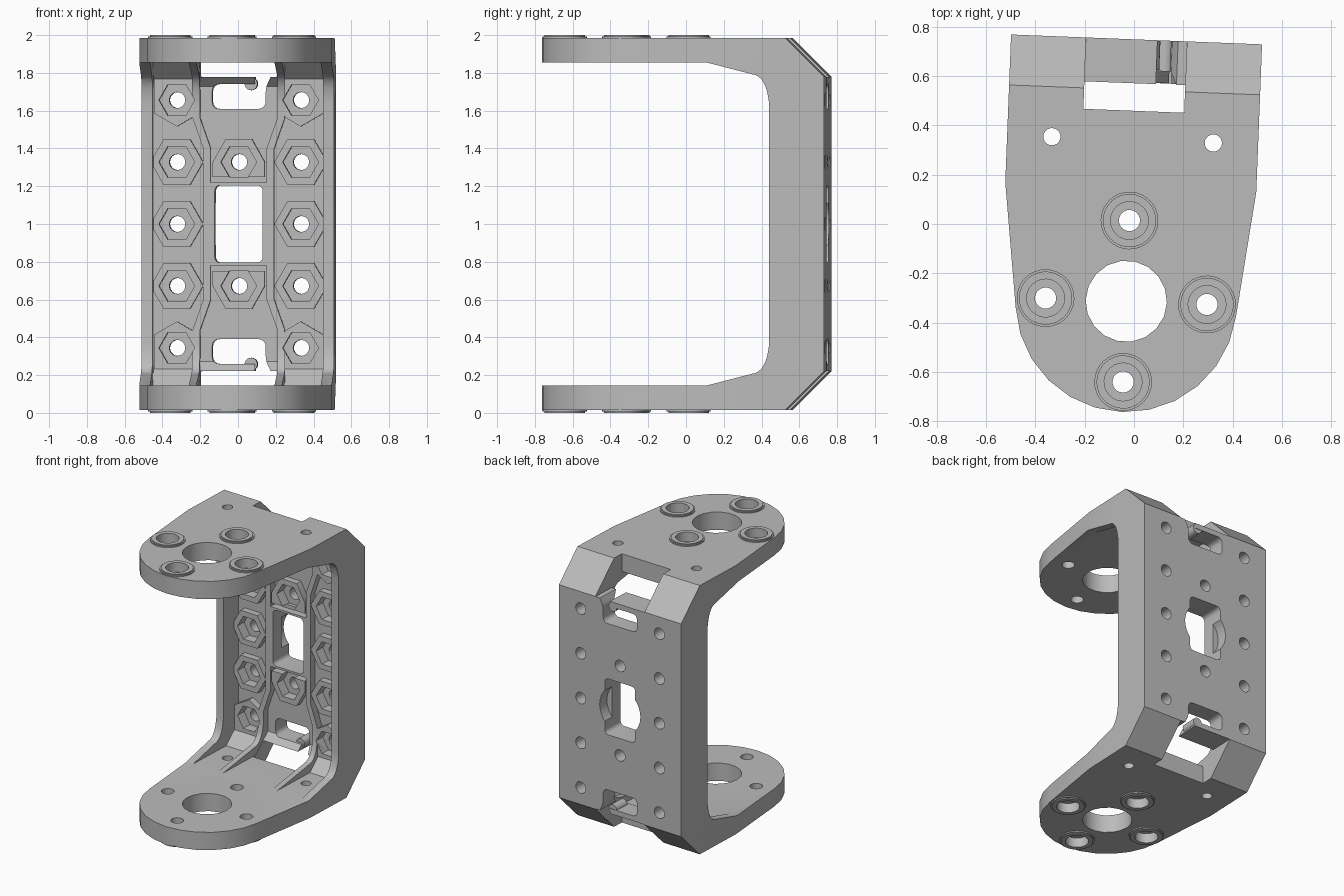
import bpy, bmesh, math
from math import cos, sin, pi, radians

if "Cube" in bpy.data.objects:
    bpy.data.objects.remove(bpy.data.objects["Cube"], do_unlink=True)

grey = bpy.data.materials.new("plain grey")
grey.use_nodes = True
grey.diffuse_color = (0.5, 0.5, 0.5, 1)
grey.node_tree.nodes["Principled BSDF"].inputs["Base Color"].default_value = (0.5, 0.5, 0.5, 1)


def prism(name, pts, axis, lo, hi):
    """Extrude a 2D outline along an axis."""
    place = {"x": lambda a, b: (lo, a, b), "y": lambda a, b: (a, lo, b), "z": lambda a, b: (a, b, lo)}[axis]
    bm = bmesh.new()
    face = bm.faces.new([bm.verts.new(place(a, b)) for a, b in pts])
    new = bmesh.ops.extrude_face_region(bm, geom=[face])["geom"]
    shift = [hi - lo if ax == axis else 0 for ax in "xyz"]
    bmesh.ops.translate(bm, vec=shift, verts=[v for v in new if isinstance(v, bmesh.types.BMVert)])
    bmesh.ops.recalc_face_normals(bm, faces=bm.faces)
    me = bpy.data.meshes.new(name)
    bm.to_mesh(me)
    bm.free()
    me.materials.append(grey)
    ob = bpy.data.objects.new(name, me)
    bpy.context.collection.objects.link(ob)
    return ob


def combine(target, tool, operation):
    """Apply one boolean and discard the tool."""
    mod = target.modifiers.new("shape", "BOOLEAN")
    mod.operation, mod.solver, mod.object = operation, "EXACT", tool
    bpy.context.view_layer.objects.active = target
    bpy.ops.object.modifier_apply(modifier=mod.name)
    bpy.data.objects.remove(tool, do_unlink=True)


def ngon(x, y, r, n=24, start=0.0):
    return [(x + r * cos(start + 2 * pi * i / n), y + r * sin(start + 2 * pi * i / n)) for i in range(n)]


def rect(x0, y0, x1, y1):
    return [(x0, y0), (x1, y0), (x1, y1), (x0, y1)]


def rounded(x0, y0, x1, y1, r):
    pts = []
    for k, (x, y) in enumerate([(x1 - r, y1 - r), (x0 + r, y1 - r), (x0 + r, y0 + r), (x1 - r, y0 + r)]):
        pts += [(x + r * cos(a), y + r * sin(a)) for a in [(k + i / 4) * pi / 2 for i in range(5)]]
    return pts


def both_ends(pts):
    """Complete a side profile by reflecting it about mid height."""
    return pts + [(y, 2 - z) for y, z in reversed(pts)]


def fillet(y_wall):
    """Inner curve from the plate up to an upright wall."""
    start, end, bend = (0.13, 0.145), (y_wall, 0.36), (y_wall - 0.015, 0.215)
    mid = (y_wall - 0.09, 0.207)
    curve = [start]
    for i in range(9):
        t = i / 8
        curve.append(tuple((1 - t) ** 2 * mid[k] + 2 * t * (1 - t) * bend[k] + t * t * end[k] for k in (0, 1)))
    return curve


PLATE, WALL, BACK, PITCH = 0.145, 0.46, 0.75, 0.328
HUB, FLOOR, PAD = -0.314, 0.625, 0.575

# U-shaped body
outer = both_ends([(-1, 0.015), (0.545, 0.015), (BACK, 0.22)])
inner = both_ends([(-1, PLATE)] + fillet(WALL))
body = prism("u_bracket", outer + inner[::-1], "x", -0.51, 0.51)

# rounded plate outline
tip = radians(185.4)
arc = [tip + (3 * pi - 2 * tip) * i / 12 for i in range(13)]
outline = [(0.51, 0.15), (0.51, 1), (-0.51, 1), (-0.51, 0.15)]
outline += [(0.45 * cos(a), HUB + 0.45 * sin(a)) for a in arc]
combine(body, prism("outline", outline, "z", -1, 3), "INTERSECT")

# hollow between the side rims
hollow = both_ends([(0.13, PLATE), (0.49, PLATE), (FLOOR, 0.272)])
combine(body, prism("hollow", hollow, "x", -0.452, 0.452), "DIFFERENCE")

# two inner ribs that spread apart towards the plates
rib_side = both_ends([(0.14, 0.1), (0.5, 0.1), (0.67, 0.27)])
rib_front = both_ends(fillet(PAD))
for s in (-1, 1):
    path = both_ends([(0.228, 0.05), (0.224, 0.44), (0.168, 0.6)])
    strip = [(s * (x + 0.02), z) for x, z in path] + [(s * (x - 0.02), z) for x, z in reversed(path)]
    rib = prism("rib", strip, "y", 0, 1)
    combine(rib, prism("rib_shape", rib_side + rib_front[::-1], "x", -1, 1), "INTERSECT")
    combine(body, rib, "UNION")

# frame around the centre window
combine(body, prism("window_frame", rect(-0.16, 0.78, 0.16, 1.22), "y", PAD + 0.001, 0.68), "UNION")

# nut pads on the back panel
nuts = [(s * PITCH, 1 + k * PITCH) for s in (-1, 1) for k in range(-2, 3)]
nuts += [(0, 1 - PITCH), (0, 1 + PITCH)]
for x, z in nuts:
    side = 1 if z > 1 else -1
    if abs(z - 1) > 0.5:
        pad = [(-0.12, 0.112), (-0.12, -0.07), (0, -0.14), (0.12, -0.07), (0.12, 0.112)]
        pad = [(x + a, z + side * b) for a, b in pad]
    elif x == 0:
        pad = [(-0.138, -0.08), (-0.138, 0), (-0.07, 0.121), (0.07, 0.121), (0.138, 0), (0.138, -0.08)]
        pad = [(a, z + side * b) for a, b in pad]
    else:
        pad = ngon(x, z, 0.14, 6)
    combine(body, prism("nut_pad", pad, "y", PAD + 0.002, 0.69), "UNION")

# raised rings on the outer plate faces
screws = [(PITCH * cos(k * pi / 2), HUB + PITCH * sin(k * pi / 2)) for k in range(4)]
for s in (-1, 1):
    for x, y in screws:
        for r, h in ((0.117, 0.993), (0.108, 1.0)):
            lo, hi = sorted((1 + s * 0.95, 1 + s * h))
            combine(body, prism("ring", ngon(x, y, r, 32), "z", lo, hi), "UNION")
        lo, hi = sorted((1 + s * 0.93, 1 + s * 1.1))
        combine(body, prism("recess", ngon(x, y, 0.077), "z", lo, hi), "DIFFERENCE")

# plate holes
for x, y, r, n in [(x, y, 0.043, 24) for x, y in screws] + \
        [(0, HUB, 0.165, 18), (-PITCH, 0.342, 0.035, 20), (PITCH, 0.342, 0.035, 20)]:
    combine(body, prism("plate_hole", ngon(x, y, r, n), "z", -1, 3), "DIFFERENCE")

# nut pockets and screw holes
for x, z in nuts:
    combine(body, prism("nut_pocket", ngon(x, z, 0.095, 6), "y", 0.5, 0.65), "DIFFERENCE")
    combine(body, prism("screw_hole", ngon(x, z, 0.042), "y", 0.5, 1), "DIFFERENCE")

# centre window with a round recess behind
combine(body, prism("window", rounded(-0.127, 0.795, 0.127, 1.205, 0.03), "y", 0.3, 1), "DIFFERENCE")
combine(body, prism("round_recess", ngon(0, 1, 0.17, 32), "y", 0.67, 1), "DIFFERENCE")

# cable notches, slots and hooks at both ends
for s in (-1, 1):
    def level(*heights):
        return sorted(1 + s * h for h in heights)
    lo, hi = level(0.778, 1.5)
    combine(body, prism("notch", rect(-0.205, lo, 0.205, hi), "y", WALL, 1), "DIFFERENCE")
    lo, hi = level(0.61, 0.74)
    combine(body, prism("slot", rounded(-0.142, lo, 0.14, hi, 0.035), "y", 0.3, 1), "DIFFERENCE")
    gap = [(0.085, 0.68), (0.139, 0.68), (0.145, 0.73), (0.18, 0.8), (0.085, 0.8)]
    combine(body, prism("gap", [(x, 1 + s * h) for x, h in gap], "y", 0.3, 1), "DIFFERENCE")
    combine(body, prism("hook_end", ngon(0.063, 1 + s * 0.742, 0.034, 20), "y", 0.63, 0.747), "UNION")

# finish and turn slightly
body.rotation_euler.z = radians(-2.25)
body.location.x = -0.019
bpy.ops.object.select_all(action="DESELECT")
body.select_set(True)
bpy.context.view_layer.objects.active = body
bpy.ops.object.shade_smooth_by_angle(angle=radians(30))
